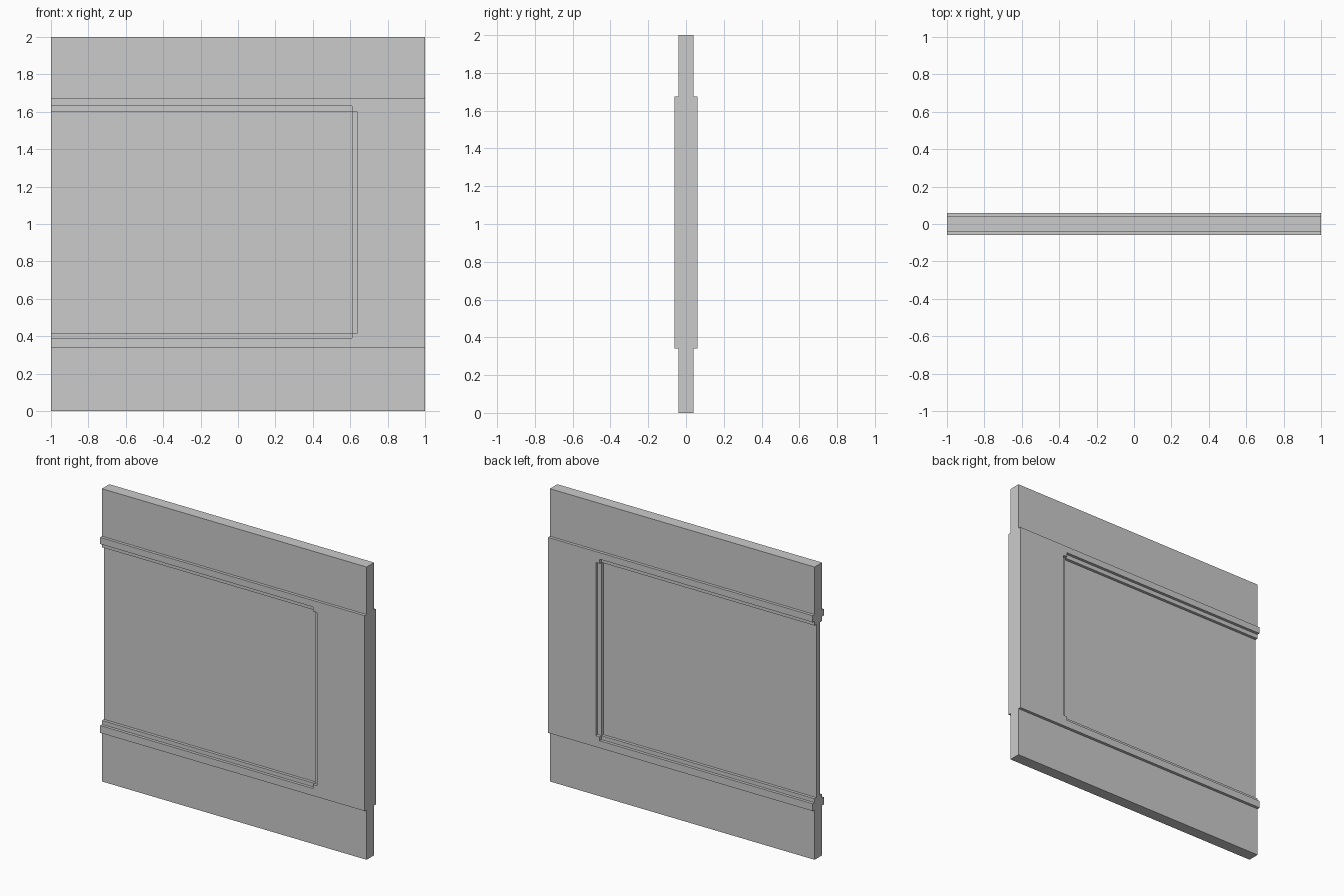
import bpy, bmesh

if "Cube" in bpy.data.objects:
    bpy.data.objects.remove(bpy.data.objects["Cube"])

BASE, BAND, FLOOR = 0.04, 0.06, 0.02      # half thicknesses
LEFT = -1.2                               # cutters run out past the open left end


def prism(name, points, offset):
    """Closed prism: a ring of 3D points extruded along an offset."""
    bm = bmesh.new()
    face = bm.faces.new([bm.verts.new(p) for p in points])
    new = bmesh.ops.extrude_face_region(bm, geom=[face])["geom"]
    verts = [v for v in new if isinstance(v, bmesh.types.BMVert)]
    bmesh.ops.translate(bm, verts=verts, vec=offset)
    bmesh.ops.recalc_face_normals(bm, faces=bm.faces[:])
    mesh = bpy.data.meshes.new(name)
    bm.to_mesh(mesh)
    bm.free()
    obj = bpy.data.objects.new(name, mesh)
    bpy.context.collection.objects.link(obj)
    return obj


def cut(target, outline, depth, side):
    """Carve an xz outline into one face of the wall, down to y = depth."""
    cutter = prism("recess_cutter", [(x, side * depth, z) for x, z in outline],
                   (0, side * 0.2, 0))
    cutter.hide_render = True
    mod = target.modifiers.new("recess", 'BOOLEAN')
    mod.operation, mod.solver, mod.object = 'DIFFERENCE', 'EXACT', cutter
    bpy.context.view_layer.objects.active = target
    bpy.ops.object.modifier_apply(modifier=mod.name)
    bpy.data.objects.remove(cutter)


# Wall: stepped cross-section with a thicker middle band, run along x
half = [(BASE, 0), (BASE, 0.34), (BAND, 0.34), (BAND, 1.675), (BASE, 1.675), (BASE, 2)]
section = half + [(-y, z) for y, z in reversed(half)]
wall = prism("wall_panel", [(-1, y, z) for y, z in section], (2, 0, 0))

# Recess on both faces: a notched shallow step, then the deeper inner field
step = [(LEFT, 0.39), (0.61, 0.39), (0.61, 0.417), (0.64, 0.417),
        (0.64, 1.6), (0.61, 1.6), (0.61, 1.63), (LEFT, 1.63)]
field = [(LEFT, 0.417), (0.61, 0.417), (0.61, 1.6), (LEFT, 1.6)]
for side in (-1, 1):
    cut(wall, step, BASE, side)
    cut(wall, field, FLOOR, side)
